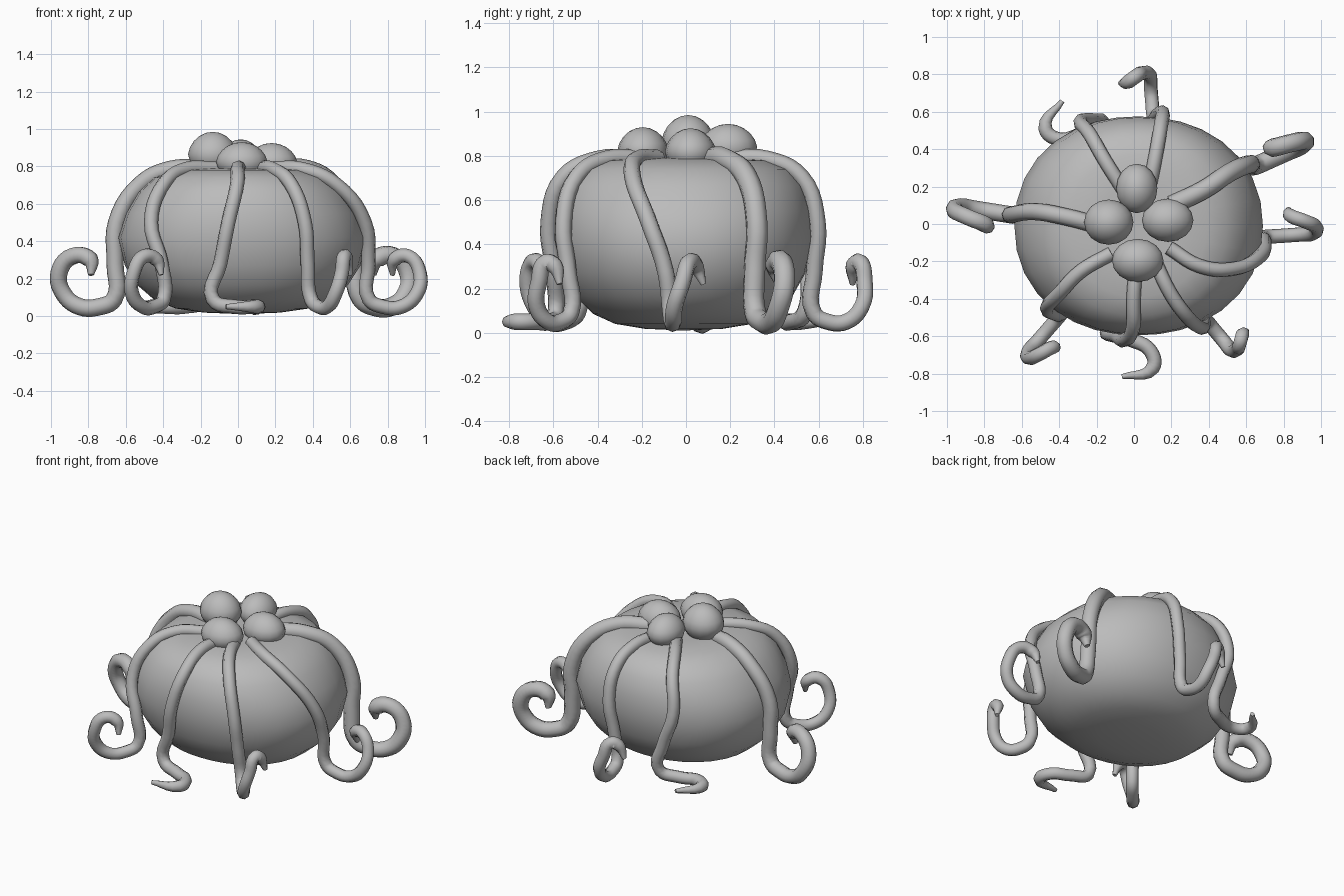
import bpy, bmesh
from math import sin, cos, tau, radians
from mathutils import Vector

cube = bpy.data.objects.get("Cube")
if cube:
    bpy.data.objects.remove(cube)

mat = bpy.data.materials.new("plain grey")
mat.use_nodes = True
GREY = (0.5, 0.5, 0.5, 1)
mat.diffuse_color = GREY
mat.node_tree.nodes["Principled BSDF"].inputs["Base Color"].default_value = GREY

CENTRE = Vector((0.02, -0.01, 0))


def on_body(angle, fraction, z, offset=0.0):
    """Point around the oval body, whose shoulders slope more at the sides."""
    c, s, n = cos(angle), sin(angle), 2.15
    half_width = 0.675 if c > 0 else 0.665
    r = (abs(c / half_width) ** n + abs(s / 0.585) ** n) ** (-1 / n)
    r = r * fraction + offset
    slope = 0.28 * fraction * max(0, z - 0.4)
    return CENTRE + Vector(((r - slope) * c, r * s, z))


def finish(name, bm):
    mesh = bpy.data.meshes.new(name)
    bmesh.ops.recalc_face_normals(bm, faces=bm.faces)
    for face in bm.faces:
        face.smooth = True
    bm.to_mesh(mesh)
    bm.free()
    mesh.materials.append(mat)
    obj = bpy.data.objects.new(name, mesh)
    bpy.context.collection.objects.link(obj)


# Body: a plump oval turned from a profile
def build_body(segments=32):
    profile = [(0.3, 0.018), (0.53, 0.04), (0.7, 0.085), (0.84, 0.165), (0.94, 0.27),
               (1, 0.42), (0.99, 0.55), (0.93, 0.665), (0.82, 0.74), (0.65, 0.78), (0.38, 0.79)]
    bm = bmesh.new()
    rings = [[bm.verts.new(on_body(tau * i / segments, f, z)) for i in range(segments)]
             for f, z in profile]
    for low, high in zip(rings, rings[1:]):
        for i in range(segments):
            j = (i + 1) % segments
            bm.faces.new((low[i], low[j], high[j], high[i]))
    for ring, z in ((rings[0], 0.01), (rings[-1], 0.78)):
        pole = bm.verts.new(CENTRE + Vector((0, 0, z)))
        for i in range(segments):
            bm.faces.new((ring[i], ring[(i + 1) % segments], pole))
    finish("body", bm)


# Crown: four soft lumps around the middle of the top, fuller near their base
def build_lump(name, location, size):
    bm = bmesh.new()
    bmesh.ops.create_uvsphere(bm, u_segments=16, v_segments=10, radius=1)
    for v in bm.verts:
        swell = 1 + 0.1 * (1 - abs(v.co.z))
        x, y, z = v.co
        v.co = Vector(location) + Vector((x * size[0] * swell, y * size[1] * swell, z * size[2]))
    finish(name, bm)


# Tentacles: follow the body down, then end in a curl
LEVELS = [(0.3, 0.79), (0.62, 0.785), (0.88, 0.705), (1, 0.5), (0.97, 0.28)]
UPRIGHT = [(0.08, 0.05), (0.19, 0.05), (0.28, 0.12), (0.3, 0.23),
           (0.22, 0.32), (0.12, 0.3), (0.11, 0.22)]
FLAT = [(0.12, 0.02), (0.23, 0.07), (0.25, 0.16), (0.09, 0.22)]


def build_tentacle(name, degrees, heading, reach=1, drift=0, curl=1,
                   thick=0.038, spread=1.01, flat=False):
    angles = [radians(d) for d in degrees]
    points = [on_body(a, f, z, thick * 0.75) for a, (f, z) in zip(angles, LEVELS)]
    foot = on_body(angles[-1], spread, 0.09)
    points.append(foot)
    h = radians(heading)
    ahead, left = Vector((cos(h), sin(h), 0)), Vector((-sin(h), cos(h), 0))
    base = Vector((foot.x, foot.y, 0))
    if flat:
        points += [base + ahead * u - left * v + Vector((0, 0, 0.05)) for u, v in FLAT]
    else:
        for i, (u, z) in enumerate(UPRIGHT):
            side = drift * max(0, i - 2) / 4
            if i > 3:
                u = 0.3 - (0.3 - u) * curl
            points.append(base + ahead * u * reach + left * side + Vector((0, 0, z)))

    curve = bpy.data.curves.new(name, "CURVE")
    curve.dimensions = "3D"
    curve.bevel_depth = thick
    curve.bevel_resolution = 2
    curve.resolution_u = 5
    curve.use_fill_caps = True
    spline = curve.splines.new("BEZIER")
    spline.bezier_points.add(len(points) - 1)
    for bp, p in zip(spline.bezier_points, points):
        bp.co = p
        bp.handle_left_type = bp.handle_right_type = "AUTO"
    spline.bezier_points[-1].radius = 0.35
    curve.materials.append(mat)
    obj = bpy.data.objects.new(name, curve)
    bpy.context.collection.objects.link(obj)
    bpy.ops.object.select_all(action="DESELECT")
    obj.select_set(True)
    bpy.context.view_layer.objects.active = obj
    bpy.ops.object.convert(target="MESH")
    bpy.ops.object.shade_smooth()


build_body()

build_lump("front_lump", (0.02, -0.195, 0.825), (0.125, 0.105, 0.105))
build_lump("back_lump", (0.015, 0.19, 0.84), (0.1, 0.12, 0.105))
build_lump("left_lump", (0.18, 0.02, 0.82), (0.125, 0.105, 0.105))
build_lump("right_lump", (-0.135, 0.01, 0.865), (0.12, 0.11, 0.12))

build_tentacle("right_tentacle", (180, 174, 173, 175, 175, 175), 171, 0.98, 0.1,
               thick=0.046, spread=1.03)
build_tentacle("left_tentacle", (-31, -29, -22, -13, -7, -5), 4, 0.92, 0.14, curl=0.8)
build_tentacle("back_left_tentacle", (28, 25, 27, 28, 28, 27), 24, 0.95, 0.07,
               thick=0.05, spread=1.07)
build_tentacle("front_tentacle", (267, 266, 267, 263, 259, 255), -5, flat=True)
build_tentacle("front_left_tentacle", (-60, -60, -58, -57, -56, -54), -50, 0.72, 0.13, curl=0.3)
build_tentacle("back_right_tentacle", (115, 121, 121, 120, 113, 110), 217, spread=0.97, flat=True)
build_tentacle("front_right_tentacle", (222, 214, 217, 221, 228, 229), 229, 0.92, 0.11, curl=0.75)
build_tentacle("back_tentacle", (70, 73, 75, 77, 80, 82), 95, 0.78, 0.16, curl=0.3)
